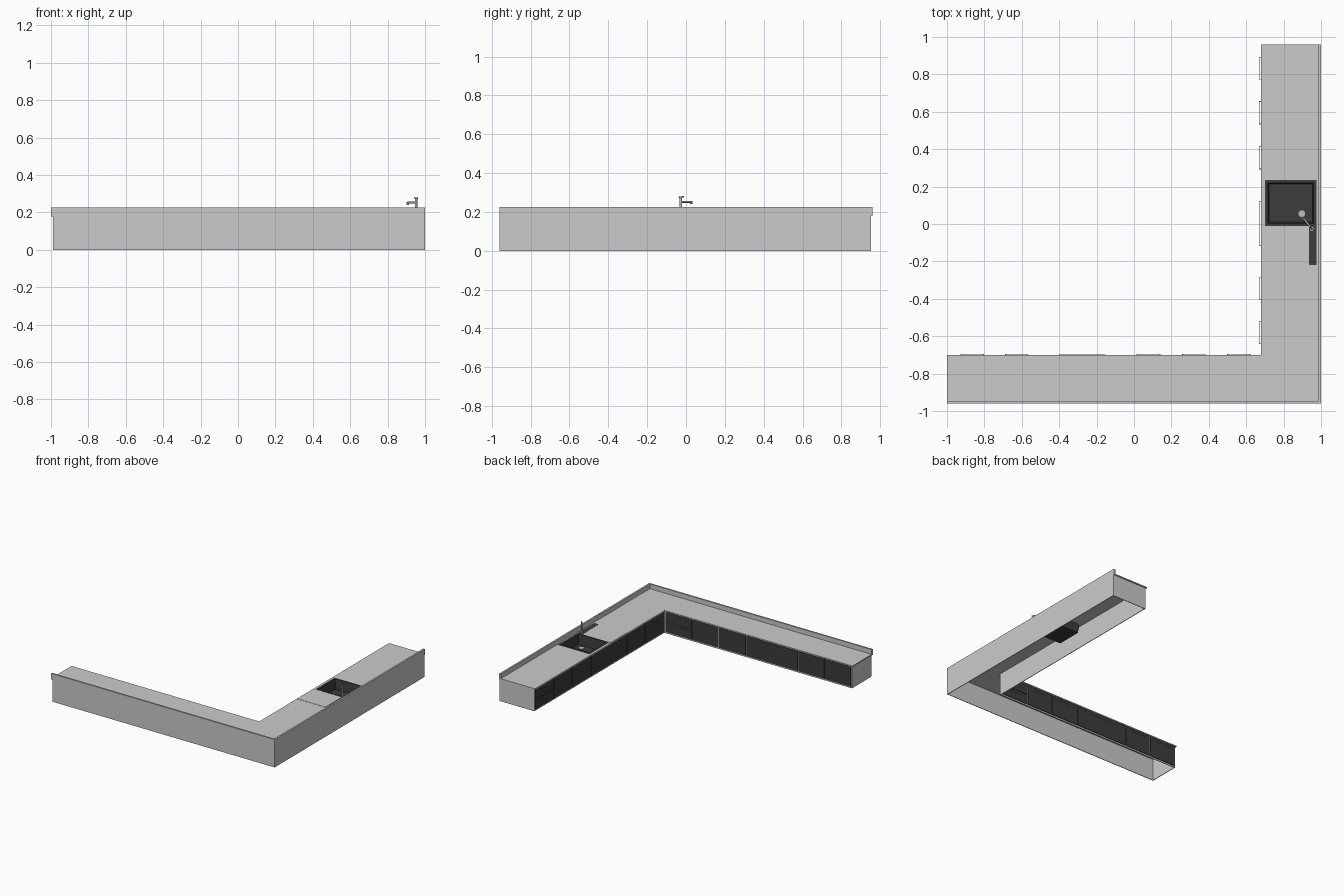
import bpy, bmesh, math
from mathutils import Vector, Matrix

if "Cube" in bpy.data.objects:
    bpy.data.objects.remove(bpy.data.objects["Cube"])


def mat(name, c):
    m = bpy.data.materials.new(name)
    m.diffuse_color = (c, c, c, 1)
    m.use_nodes = True
    m.node_tree.nodes["Principled BSDF"].inputs["Base Color"].default_value = m.diffuse_color
    return m


LIGHT = mat("light_grey", 0.6)
DARK = mat("dark_grey", 0.045)
METAL = mat("brushed_metal", 0.5)


def finish(name, bm, m):
    bmesh.ops.recalc_face_normals(bm, faces=bm.faces)
    me = bpy.data.meshes.new(name)
    bm.to_mesh(me)
    bm.free()
    me.materials.append(m)
    ob = bpy.data.objects.new(name, me)
    bpy.context.scene.collection.objects.link(ob)
    return ob


def add_box(bm, lo, hi):
    lo, hi = Vector(lo), Vector(hi)
    r = bmesh.ops.create_cube(bm, size=1)
    for v in r["verts"]:
        v.co = Vector([(lo[i] + hi[i]) / 2 + v.co[i] * (hi[i] - lo[i]) for i in range(3)])


def box(name, lo, hi, m):
    bm = bmesh.new()
    add_box(bm, lo, hi)
    return finish(name, bm, m)


def prism(name, pts, z0, z1, m):
    bm = bmesh.new()
    f = bm.faces.new([bm.verts.new((x, y, z0)) for x, y in pts])
    r = bmesh.ops.extrude_face_region(bm, geom=[f])
    for v in r["geom"]:
        if isinstance(v, bmesh.types.BMVert):
            v.co.z = z1
    return finish(name, bm, m)


def add_rod(bm, a, b, r, n=16):
    a, b = Vector(a), Vector(b)
    q = (b - a).to_track_quat('Z', 'Y').to_matrix().to_4x4()
    bmesh.ops.create_cone(bm, cap_ends=True, segments=n, radius1=r, radius2=r,
                          depth=(b - a).length, matrix=Matrix.Translation((a + b) / 2) @ q)


TOP, UNDER, SPLASH = 0.187, 0.178, 0.225

# L-shaped worktop with a sink opening
worktop = prism("worktop", [(-1, -.96), (1, -.96), (1, .96), (.68, .96), (.68, -.7), (-1, -.7)],
                UNDER, TOP, LIGHT)
cutter = box("sink_cutter", (.71, 0, .1), (.965, .225, .3), LIGHT)
cutter.hide_render = True
cutter.hide_viewport = True
mod = worktop.modifiers.new("sink_hole", 'BOOLEAN')
mod.object = cutter
mod.operation = 'DIFFERENCE'
mod.solver = 'EXACT'

# raised splashback along both outer edges
prism("splashback", [(-1, -.96), (1, -.96), (1, .96), (.986, .96), (.986, -.946), (-1, -.946)],
      UNDER, SPLASH, LIGHT)

# open-bottomed cabinet shell
T = 0.005
XF, YF = 0.69, -0.708      # front planes of the two runs
for name, lo, hi in [
    ("back_wall", (-.99, -.96, 0), (1, -.96 + T, UNDER)),
    ("side_wall", (1 - T, -.96, 0), (1, .953, UNDER)),
    ("left_end", (-.99, -.96, 0), (-.99 + T, YF, UNDER)),
    ("rear_end", (XF, .953 - T, 0), (1, .953, UNDER)),
    ("long_front_frame", (-.99, YF - T, 0), (XF, YF, UNDER)),
    ("short_front_frame", (XF, YF - T, 0), (XF + T, .953, UNDER)),
]:
    box(name, lo, hi, LIGHT)


def along_x(u, n, z):
    return (u, YF + n, z)


def along_y(u, n, z):
    return (XF - n, u, z)


def span(bm, place, u0, u1, n0, n1, z0, z1):
    p, q = place(u0, n0, z0), place(u1, n1, z1)
    add_box(bm, [min(a, b) for a, b in zip(p, q)], [max(a, b) for a, b in zip(p, q)])


# dark door and drawer fronts with bar handles
def run(name, place, edges, stacked, reach):
    fronts, handles = bmesh.new(), bmesh.new()
    for i, (a, b) in enumerate(zip(edges, edges[1:])):
        rows = [(.012, .09), (.094, .174)] if i == stacked else [(.012, .174)]
        for z0, z1 in rows:
            span(fronts, place, a + .003, b - .003, 0, .005, z0, z1)
            c, h, z = (a + b) / 2, (b - a) * .26, z1 - .026
            span(handles, place, c - h, c + h, reach - .003, reach, z, z + .004)
            for s in (-h, h - .004):
                span(handles, place, c + s, c + s + .004, .004, reach - .002, z, z + .004)
    finish(name + "_fronts", fronts, DARK)
    finish(name + "_handles", handles, METAL)


run("long_run", along_x, [-.985, -.745, -.51, -.045, .2, .44, .68], 5, .014)
run("short_run", along_y, [-.7, -.46, -.23, .235, .475, .715, .95], 5, .022)

# sink: rim, tapered basin and drain
bm = bmesh.new()


def ring(x0, y0, x1, y1, z):
    return [bm.verts.new(p) for p in ((x0, y0, z), (x1, y0, z), (x1, y1, z), (x0, y1, z))]


rings = [ring(.7, -.01, .975, .235, TOP),
         ring(.7, -.01, .975, .235, TOP + .003),
         ring(.716, .004, .96, .22, TOP + .003),
         ring(.722, .01, .954, .214, .11)]
for r0, r1 in zip(rings, rings[1:]):
    for i in range(4):
        j = (i + 1) % 4
        bm.faces.new((r0[i], r0[j], r1[j], r1[i]))
bm.faces.new(rings[-1])
finish("sink", bm, DARK)

bm = bmesh.new()
add_rod(bm, (.897, .055, .108), (.897, .055, .114), .018, 24)
finish("drain", bm, METAL)

# draining board and dark channel beside the sink
box("draining_board", (.682, -.22, TOP - .002), (.935, -.01, TOP + .002), LIGHT)
box("drain_channel", (.935, -.22, TOP - .002), (.975, -.01, TOP + .003), DARK)

# faucet with upright, spout and top lever
bm = bmesh.new()
add_rod(bm, (.952, -.027, TOP), (.952, -.027, .276), .0065)
add_rod(bm, (.952, -.027, TOP), (.952, -.027, TOP + .008), .011)
add_rod(bm, (.952, -.027, .252), (.906, .03, .252), .005)
add_rod(bm, (.908, .027, .240), (.908, .027, .255), .006)
add_rod(bm, (.960, -.036, .276), (.943, -.012, .278), .0035)
faucet = finish("faucet", bm, METAL)
bpy.context.view_layer.objects.active = faucet
faucet.select_set(True)
bpy.ops.object.shade_smooth_by_angle(angle=math.radians(40))
